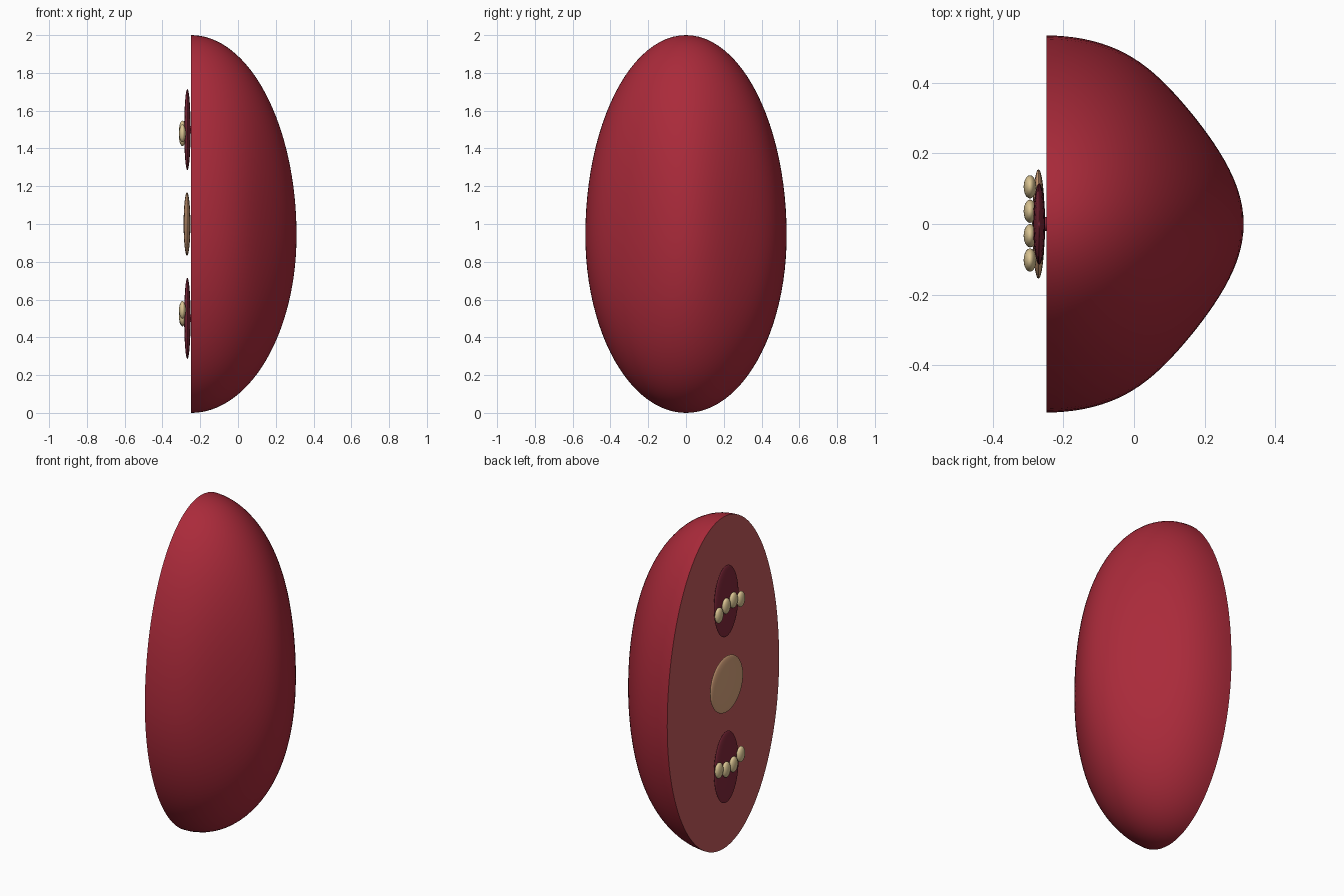
import bpy, bmesh, math
from mathutils import Matrix, Vector

cube = bpy.data.objects.get("Cube")
if cube:
    bpy.data.objects.remove(cube)


def material(name, rgb):
    """Flat colour given as 0-255 sRGB, stored linear."""
    lin = [((c / 255 + 0.055) / 1.055) ** 2.4 for c in rgb] + [1]
    m = bpy.data.materials.new(name)
    m.use_nodes = True
    m.diffuse_color = lin
    m.node_tree.nodes["Principled BSDF"].inputs["Base Color"].default_value = lin
    return m


crimson = material("crimson shell", (170, 42, 58))
flesh = material("dusky red flesh", (194, 88, 90))
wine = material("dark wine", (128, 40, 58))
tan = material("tan", (216, 164, 124))
cream = material("cream", (220, 198, 148))

FACE_X = -0.248   # plane of the flat cut
WIDE_Z = 0.94     # height of the widest section


def finish(name, bm, mats):
    mesh = bpy.data.meshes.new(name)
    bm.to_mesh(mesh)
    bm.free()
    ob = bpy.data.objects.new(name, mesh)
    bpy.context.collection.objects.link(ob)
    for m in mats:
        mesh.materials.append(m)
    bpy.ops.object.select_all(action="DESELECT")
    ob.select_set(True)
    bpy.context.view_layer.objects.active = ob
    bpy.ops.object.shade_smooth_by_angle(angle=math.radians(40))
    return ob


def ellipsoid(name, centre, radii, mat, segs=32, rings=20):
    bm = bmesh.new()
    bmesh.ops.create_uvsphere(bm, u_segments=segs, v_segments=rings, radius=1)
    bmesh.ops.scale(bm, vec=radii, verts=bm.verts)
    bmesh.ops.translate(bm, vec=centre, verts=bm.verts)
    return finish(name, bm, [mat])


# Half-egg body: a sphere cut flat, then pulled into a domed egg
bm = bmesh.new()
bmesh.ops.create_uvsphere(bm, u_segments=96, v_segments=64, radius=1,
                          matrix=Matrix.Rotation(math.pi / 2, 4, "Y"))
cut = bmesh.ops.bisect_plane(bm, geom=bm.verts[:] + bm.edges[:] + bm.faces[:],
                             dist=1e-4, plane_co=(0, 0, 0), plane_no=(-1, 0, 0),
                             clear_outer=True)
rim = [e for e in cut["geom_cut"] if isinstance(e, bmesh.types.BMEdge)]
bmesh.ops.holes_fill(bm, edges=rim, sides=0)
for v in bm.verts:
    x, y, z = v.co
    r2 = min(1, y * y + z * z)
    pinch = 1 - 0.4 * y * y * (1 - r2)    # slims the dome towards its sides
    tall = 2 - WIDE_Z if z > 0 else WIDE_Z
    v.co = Vector((FACE_X + 0.558 * x * pinch, 0.533 * y, WIDE_Z + tall * z))
bmesh.ops.recalc_face_normals(bm, faces=bm.faces)
for f in bm.faces:
    f.material_index = int(f.normal.x < -0.9)
finish("half_egg_body", bm, [crimson, flesh])

# Dark oval plates, each with a short peg and a row of beads
rows = {
    "upper": (1.5, (1.46, 1.49, 1.50, 1.48)),
    "lower": (0.5, (0.525, 0.505, 0.51, 0.545)),
}
for label, (z, heights) in rows.items():
    ellipsoid(label + "_oval", (-0.268, 0, z), (0.017, 0.115, 0.215), wine)
    bm = bmesh.new()
    bmesh.ops.create_cone(bm, cap_ends=True, segments=16, radius1=0.02, radius2=0.02,
                          depth=0.03, matrix=Matrix.Translation((-0.255, 0, z))
                          @ Matrix.Rotation(math.pi / 2, 4, "Y"))
    finish(label + "_peg", bm, [wine])
    for i, h in enumerate(heights):
        ellipsoid(f"{label}_bead_{i + 1}", (-0.294, 0.105 - 0.069 * i, h),
                  (0.018, 0.033, 0.047), cream, 20, 14)

# Round tan disc in the middle
ellipsoid("middle_disc", (-0.27, 0, 1.0), (0.018, 0.155, 0.168), tan)
